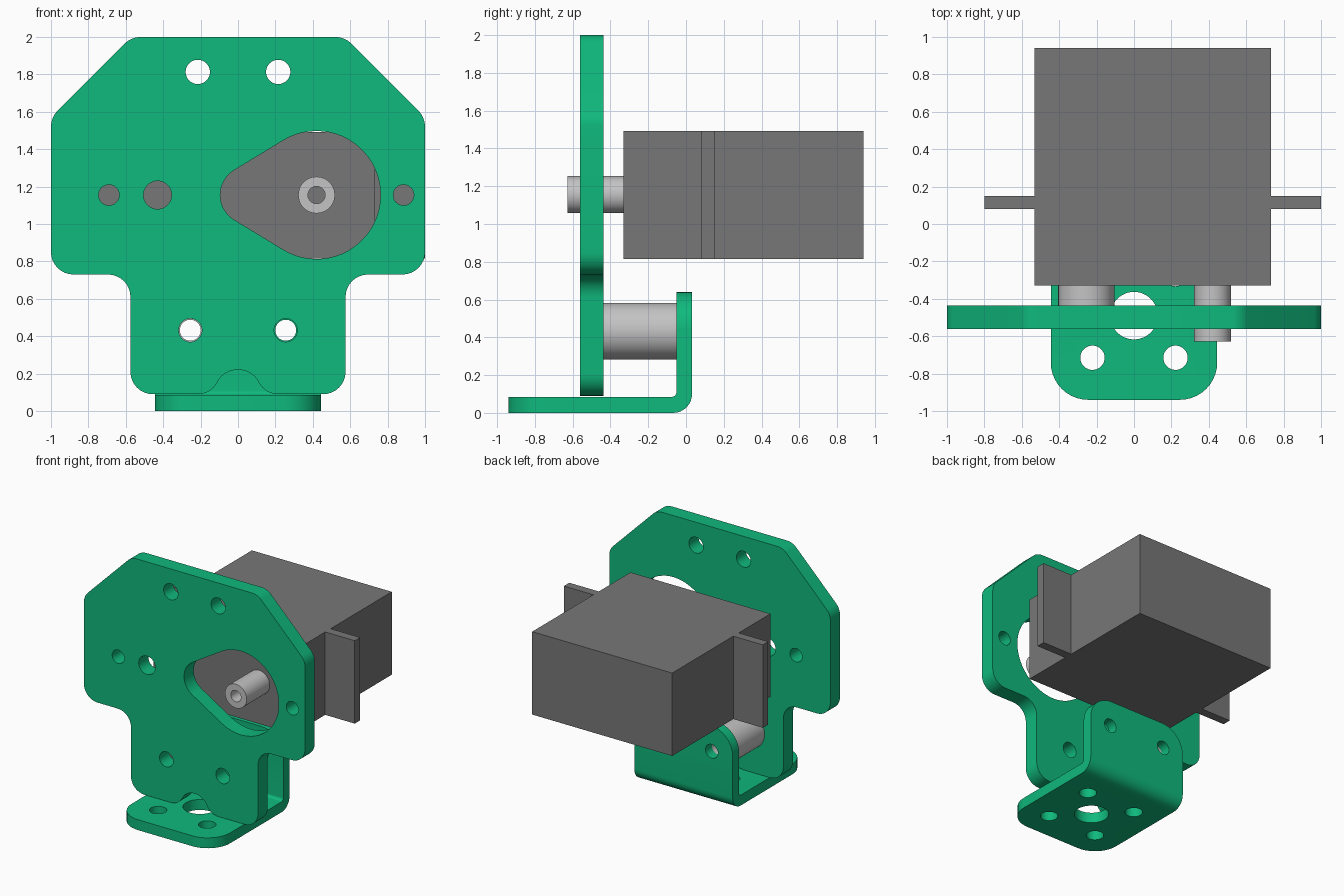
import bpy, bmesh, math
from mathutils import Matrix, Vector

cube = bpy.data.objects.get("Cube")
if cube:
    bpy.data.objects.remove(cube, do_unlink=True)


def material(name, color):
    m = bpy.data.materials.new(name)
    m.use_nodes = True
    m.diffuse_color = color
    m.node_tree.nodes["Principled BSDF"].inputs["Base Color"].default_value = color
    return m


GREEN = material("green", (0.005, 0.485, 0.205, 1))
GREY = material("dark grey", (0.185, 0.185, 0.185, 1))
SILVER = material("silver", (0.55, 0.55, 0.55, 1))


def add_object(name, bm, mat):
    bmesh.ops.recalc_face_normals(bm, faces=bm.faces)
    mesh = bpy.data.meshes.new(name)
    bm.to_mesh(mesh)
    bm.free()
    ob = bpy.data.objects.new(name, mesh)
    bpy.context.collection.objects.link(ob)
    mesh.materials.append(mat)
    return ob


def smooth(ob):
    bpy.ops.object.select_all(action='DESELECT')
    ob.select_set(True)
    bpy.context.view_layer.objects.active = ob
    bpy.ops.object.shade_smooth_by_angle(angle=math.radians(30))


def circle(x, z, r, n=48):
    return [(x + r * math.cos(i * math.tau / n), z + r * math.sin(i * math.tau / n)) for i in range(n)]


def rounded(corners, steps=8):
    """Closed outline from (u, v, radius) corners."""
    out = []
    for i, (u, v, r) in enumerate(corners):
        p = Vector((u, v))
        if not r:
            out.append((u, v))
            continue
        a = (Vector(corners[i - 1][:2]) - p).normalized()
        b = (Vector(corners[(i + 1) % len(corners)][:2]) - p).normalized()
        half = a.angle(b) / 2
        centre = p + (a + b).normalized() * r / math.sin(half)
        start = p + a * r / math.tan(half) - centre
        end = p + b * r / math.tan(half) - centre
        turn = math.atan2(start.x * end.y - start.y * end.x, start.dot(end))
        for k in range(steps + 1):
            t = turn * k / steps
            c, s = math.cos(t), math.sin(t)
            out.append((centre.x + start.x * c - start.y * s, centre.y + start.x * s + start.y * c))
    return out


def plate(name, loops, y0, y1, mat):
    """Fill an outline with holes in the XZ plane and give it thickness in y."""
    curve = bpy.data.curves.new(name, 'CURVE')
    curve.dimensions = '2D'
    curve.fill_mode = 'BOTH'
    curve.extrude = (y1 - y0) / 2
    for loop in loops:
        sp = curve.splines.new('POLY')
        sp.points.add(len(loop) - 1)
        for pt, (u, v) in zip(sp.points, loop):
            pt.co = (u, v, 0, 1)
        sp.use_cyclic_u = True
    tmp = bpy.data.objects.new(name + "_curve", curve)
    bpy.context.collection.objects.link(tmp)
    mesh = bpy.data.meshes.new_from_object(tmp.evaluated_get(bpy.context.evaluated_depsgraph_get()))
    bpy.data.objects.remove(tmp, do_unlink=True)
    bm = bmesh.new()
    bm.from_mesh(mesh)
    bpy.data.meshes.remove(mesh)
    bmesh.ops.remove_doubles(bm, verts=bm.verts, dist=0.0002)
    bm.transform(Matrix.Translation((0, (y0 + y1) / 2, 0)) @ Matrix.Rotation(math.pi / 2, 4, 'X'))
    ob = add_object(name, bm, mat)
    smooth(ob)
    return ob


def box(name, lo, hi, mat):
    bm = bmesh.new()
    bmesh.ops.create_cube(bm, size=1)
    for v in bm.verts:
        v.co = [lo[i] if v.co[i] < 0 else hi[i] for i in range(3)]
    return add_object(name, bm, mat)


# Mounting plate: half outline from the bottom notch up, then mirrored
R = 0.12
half = [(0.075, 0.22, 0.117), (0.145, 0.09, 0.117), (0.575, 0.09, R), (0.575, 0.73, R),
        (1, 0.73, R), (1, 1.57, R), (0.57, 2, R)]
outline = rounded(half + [(-x, z, r) for x, z, r in reversed(half)])

# Teardrop window around the output shaft
SX, SZ = 0.42, 1.155
big, small, small_x = 0.342, 0.155, 0.06
lean = math.acos((big - small) / (SX - small_x))
a0 = math.pi - lean
window = [(SX + big * math.cos(t), SZ + big * math.sin(t))
          for t in (-a0 + 2 * a0 * k / 40 for k in range(41))]
window += [(small_x + small * math.cos(t), SZ + small * math.sin(t))
           for t in (a0 + 2 * lean * k / 16 for k in range(17))]

BX, BZ = 0.255, 0.432
holes = [circle(s * 0.215, 1.813, 0.065) for s in (-1, 1)]
holes += [circle(s * BX, BZ, 0.062) for s in (-1, 1)]
holes += [circle(x, SZ, r) for x, r in ((-0.69, 0.055), (-0.43, 0.075), (0.885, 0.055))]
plate("mounting_plate", [outline, window] + holes, -0.562, -0.437, GREEN)

# Angle bracket: bent profile pulled along x, with rounded end corners
W, FRONT, TOP, BACK = 0.445, -0.94, 0.64, 0.032
profile = rounded([(FRONT, 0, 0), (BACK, 0, 0.1), (BACK, TOP, 0), (-0.05, TOP, 0),
                   (-0.05, 0.085, 0.025), (FRONT, 0.085, 0)])
bm = bmesh.new()
face = bm.faces.new([bm.verts.new((-W, y, z)) for y, z in profile])
ext = bmesh.ops.extrude_face_region(bm, geom=[face])
bmesh.ops.translate(bm, verts=[g for g in ext["geom"] if isinstance(g, bmesh.types.BMVert)], vec=(2 * W, 0, 0))
corners = [e for e in bm.edges if abs(e.verts[0].co.x - e.verts[1].co.x) < 0.01
           and (all(v.co.y < FRONT + 0.001 for v in e.verts) or all(v.co.z > TOP - 0.001 for v in e.verts))]
bmesh.ops.bevel(bm, geom=corners, offset=0.2, segments=10, profile=0.5, affect='EDGES')
bracket = add_object("angle_bracket", bm, GREEN)

# Drill the bracket
bm = bmesh.new()


def drill(pos, r, turn=0):
    bmesh.ops.create_cone(bm, cap_ends=True, segments=48, radius1=r, radius2=r, depth=0.3,
                          matrix=Matrix.Translation(pos) @ Matrix.Rotation(turn, 4, 'X'))


drill((0, -0.49, 0.04), 0.127)
for s in (-1, 1):
    drill((s * 0.222, -0.715, 0.04), 0.065)
    drill((s * 0.222, -0.268, 0.04), 0.065)
    drill((s * BX, 0, BZ), 0.056, math.pi / 2)
cutter = add_object("bracket_cutter", bm, GREEN)
cutter.hide_render = True
mod = bracket.modifiers.new("holes", 'BOOLEAN')
mod.operation, mod.solver, mod.object = 'DIFFERENCE', 'EXACT', cutter
bpy.context.view_layer.objects.active = bracket
bpy.ops.object.modifier_apply(modifier=mod.name)
bpy.data.objects.remove(cutter, do_unlink=True)
smooth(bracket)

# Spacer tube between plate and bracket
plate("spacer", [circle(-BX, BZ, 0.15), circle(-BX, BZ, 0.056)], -0.437, -0.05, SILVER)

# Motor body, mounting ears and hollow output shaft
Z0, Z1 = 0.815, 1.493
box("motor_body", (-0.533, -0.33, Z0), (0.733, 0.94, Z1), GREY)
box("right_ear", (-0.8, 0.08, Z0), (-0.533, 0.15, Z1), GREY)
box("left_ear", (0.733, 0.08, Z0), (1.0, 0.15, Z1), GREY)
plate("output_shaft", [circle(SX, SZ, 0.098), circle(SX, SZ, 0.046)], -0.628, -0.33, SILVER)
